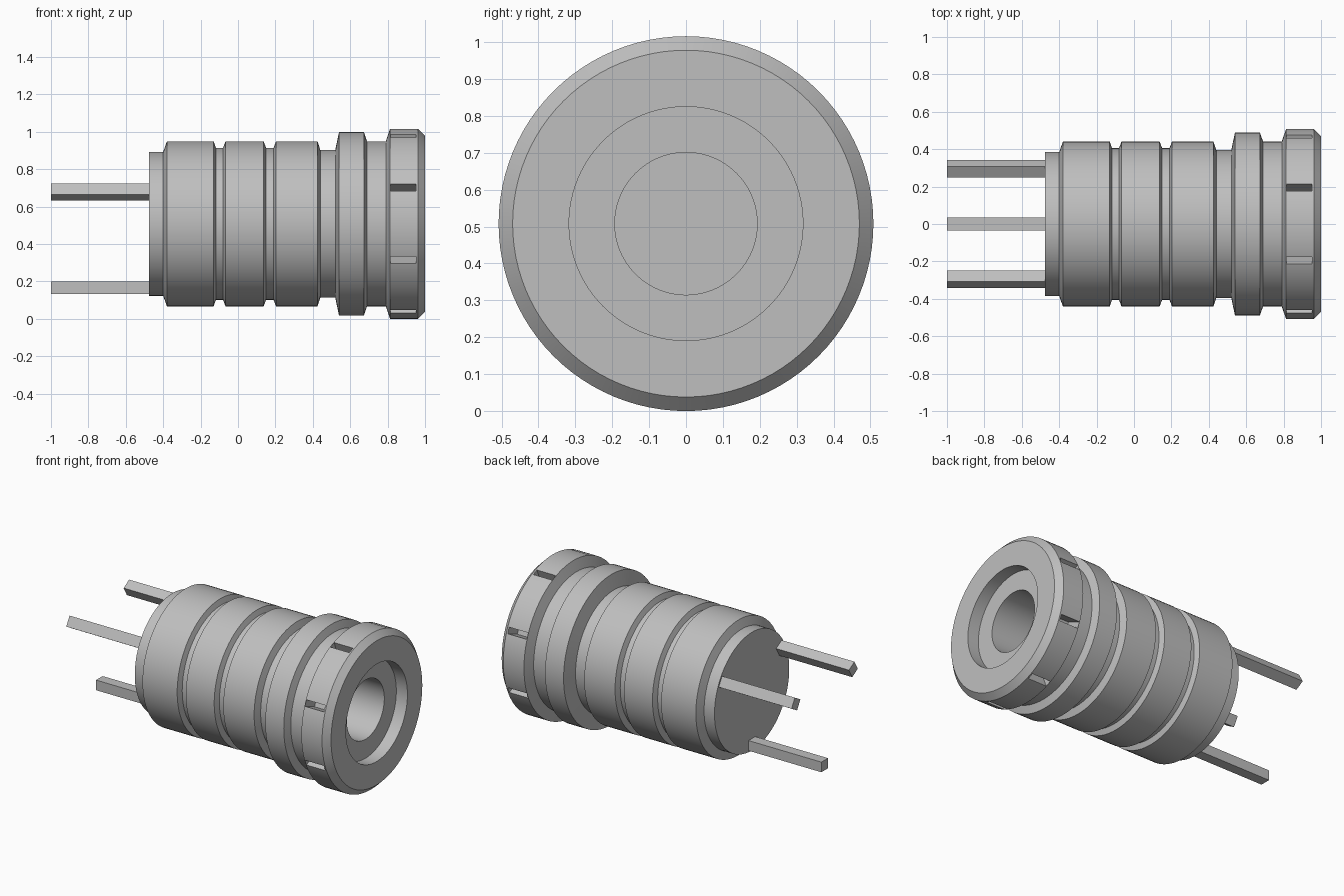
import bpy
import bmesh
from math import radians, pi
from mathutils import Matrix, Vector

cube = bpy.data.objects.get("Cube")
if cube:
    bpy.data.objects.remove(cube, do_unlink=True)

AXIS_Z = 0.508
CENTRE = Matrix.Translation((0, 0, AXIS_Z))

grey = bpy.data.materials.new("plain grey")
grey.use_nodes = True
COLOUR = (0.52, 0.52, 0.52, 1)
grey.diffuse_color = COLOUR
grey.node_tree.nodes["Principled BSDF"].inputs["Base Color"].default_value = COLOUR


def finish(name, bm):
    bmesh.ops.recalc_face_normals(bm, faces=bm.faces)
    mesh = bpy.data.meshes.new(name)
    bm.to_mesh(mesh)
    bm.free()
    mesh.materials.append(grey)
    obj = bpy.data.objects.new(name, mesh)
    bpy.context.collection.objects.link(obj)
    return obj


def lathe(name, profile, steps=96):
    """Spin (x, radius) points around the long axis."""
    bm = bmesh.new()
    verts = [bm.verts.new((x, 0, r)) for x, r in profile]
    edges = [bm.edges.new(pair) for pair in zip(verts, verts[1:])]
    bmesh.ops.spin(bm, geom=verts + edges, cent=(0, 0, 0), axis=(1, 0, 0),
                   angle=2 * pi, steps=steps, use_merge=True)
    bmesh.ops.remove_doubles(bm, verts=bm.verts, dist=1e-5)
    bmesh.ops.transform(bm, matrix=CENTRE, verts=bm.verts)
    return finish(name, bm)


def add_box(bm, x0, x1, r0, r1, width, angle):
    """Box between two radii, turned around the long axis from the top."""
    size = Vector((x1 - x0, width, r1 - r0))
    place = (CENTRE @ Matrix.Rotation(radians(angle), 4, 'X')
             @ Matrix.Translation(((x0 + x1) / 2, 0, (r0 + r1) / 2))
             @ Matrix.Diagonal((*size, 1)))
    bmesh.ops.create_cube(bm, size=1, matrix=place)


# Grooved barrel, flange, collar and stepped bore
CORE, BARREL, GROOVE = 0.385, 0.441, 0.406
profile = [
    (-0.475, 0), (-0.475, CORE), (-0.40, CORE),
    (-0.38, BARREL), (-0.13, BARREL), (-0.118, GROOVE), (-0.08, GROOVE),
    (-0.067, BARREL), (0.137, BARREL), (0.15, GROOVE), (0.19, GROOVE),
    (0.203, BARREL), (0.425, BARREL), (0.44, 0.395), (0.52, 0.395),
    (0.54, 0.49), (0.673, 0.49), (0.69, BARREL), (0.79, BARREL),
    (0.813, 0.508), (0.962, 0.508), (1, 0.47),
    (1, 0.317), (0.92, 0.317), (0.92, 0.193), (0.3, 0.193), (0.3, 0),
]
body = lathe("barrel_body", profile)

# Eight slots around the collar
bm = bmesh.new()
for i in range(8):
    add_box(bm, 0.816, 0.952, 0.40, 0.56, 0.04, 22.5 + 45 * i)
cutter = finish("slot_cutter", bm)
cutter.hide_render = True
cut = body.modifiers.new("slots", 'BOOLEAN')
cut.operation = 'DIFFERENCE'
cut.solver = 'EXACT'
cut.object = cutter
bpy.ops.object.select_all(action='DESELECT')
bpy.context.view_layer.objects.active = body
body.select_set(True)
bpy.ops.object.modifier_apply(modifier=cut.name)
bpy.data.objects.remove(cutter, do_unlink=True)
bpy.ops.object.shade_smooth_by_angle(angle=radians(15))

# Three square pins at the rear
for name, angle in (("bottom_pin", 180), ("front_pin", 60), ("back_pin", -60)):
    bm = bmesh.new()
    add_box(bm, -1, -0.47, 0.308, 0.374, 0.068, angle)
    finish(name, bm)
